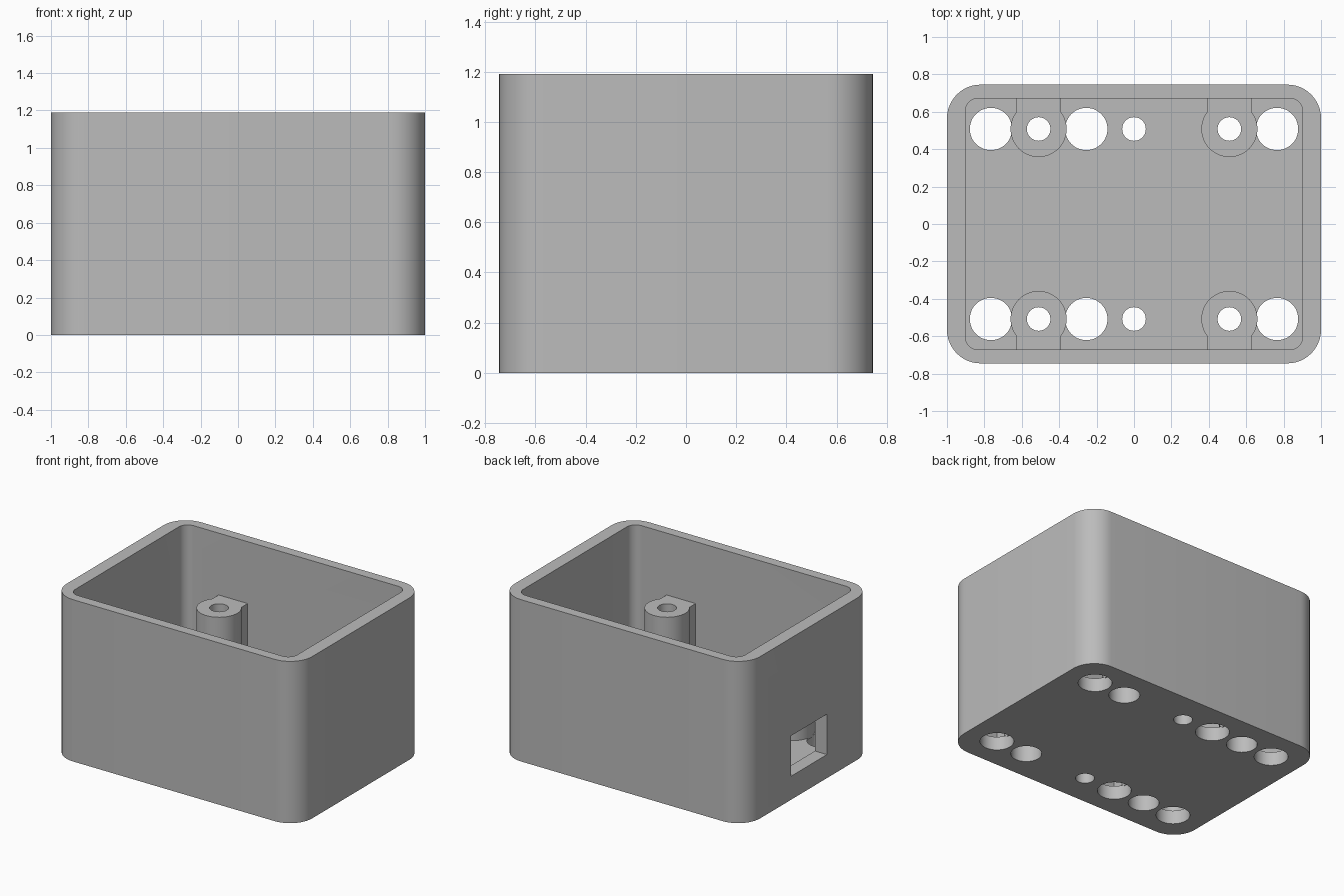
import bpy
import bmesh
from math import sin, cos, pi, radians

if "Cube" in bpy.data.objects:
    bpy.data.objects.remove(bpy.data.objects["Cube"], do_unlink=True)

HEIGHT, FLOOR, POST_TOP = 1.19, 0.1, 0.735
ROW_Y, POST_X = 0.508, 0.51

grey = bpy.data.materials.new("plain grey")
grey.use_nodes = True
grey.diffuse_color = (0.5, 0.5, 0.5, 1)
grey.node_tree.nodes["Principled BSDF"].inputs["Base Color"].default_value = (0.5, 0.5, 0.5, 1)


def prism(name, outline, z0, z1):
    """Extrude a closed outline from z0 to z1."""
    bm = bmesh.new()
    base = bm.faces.new([bm.verts.new((x, y, z0)) for x, y in outline])
    top = bmesh.ops.extrude_face_region(bm, geom=[base])["geom"]
    bmesh.ops.translate(bm, vec=(0, 0, z1 - z0),
                        verts=[v for v in top if isinstance(v, bmesh.types.BMVert)])
    bmesh.ops.recalc_face_normals(bm, faces=bm.faces)
    mesh = bpy.data.meshes.new(name)
    bm.to_mesh(mesh)
    bm.free()
    mesh.materials.append(grey)
    obj = bpy.data.objects.new(name, mesh)
    bpy.context.collection.objects.link(obj)
    return obj


def circle(x, y, r, n=48):
    return [(x + r * cos(2 * pi * i / n), y + r * sin(2 * pi * i / n)) for i in range(n)]


def rounded(hx, hy, r, n=12):
    """Rectangle outline with rounded corners."""
    pts = []
    for q, (sx, sy) in enumerate([(1, 1), (-1, 1), (-1, -1), (1, -1)]):
        for i in range(n + 1):
            a = pi / 2 * (q + i / n)
            pts.append((sx * (hx - r) + r * cos(a), sy * (hy - r) + r * sin(a)))
    return pts


def rect(x0, x1, y0, y1):
    return [(x0, y0), (x1, y0), (x1, y1), (x0, y1)]


def combine(target, tool, operation):
    """Apply a boolean and discard the tool."""
    mod = target.modifiers.new("boolean", "BOOLEAN")
    mod.operation, mod.solver, mod.object = operation, "EXACT", tool
    bpy.context.view_layer.objects.active = target
    bpy.ops.object.modifier_apply(modifier=mod.name)
    bpy.data.objects.remove(tool, do_unlink=True)


# Open box with rounded corners
box = prism("enclosure_box", rounded(1, 0.745, 0.18), 0, HEIGHT)
combine(box, prism("cavity", rounded(0.902, 0.672, 0.07), FLOOR, HEIGHT + 0.1), "DIFFERENCE")

# Connector opening in one end wall
combine(box, prism("opening", rect(-1.1, -0.85, -0.21, 0.21), 0.173, 0.47), "DIFFERENCE")

for side in (-1, 1):
    y = side * ROW_Y
    # Floor holes
    for x, r in ((-0.765, 0.113), (-0.255, 0.113), (0, 0.063), (0.765, 0.113)):
        combine(box, prism("hole", circle(x, y, r), -0.1, FLOOR + 0.05), "DIFFERENCE")
    # Screw posts joined to the wall, bored through and counterbored from below
    for x in (-POST_X, POST_X):
        combine(box, prism("post", circle(x, y, 0.15), FLOOR - 0.01, POST_TOP), "UNION")
        web = rect(x - 0.118, x + 0.118, *sorted((y, side * 0.7)))
        combine(box, prism("web", web, FLOOR - 0.01, POST_TOP), "UNION")
        combine(box, prism("bore", circle(x, y, 0.063), -0.1, HEIGHT), "DIFFERENCE")
        combine(box, prism("counterbore", circle(x, y, 0.103), -0.1, 0.5), "DIFFERENCE")

# Smooth the curved walls, keep the edges sharp
bpy.ops.object.select_all(action="DESELECT")
box.select_set(True)
bpy.context.view_layer.objects.active = box
bpy.ops.object.shade_smooth_by_angle(angle=radians(30))
